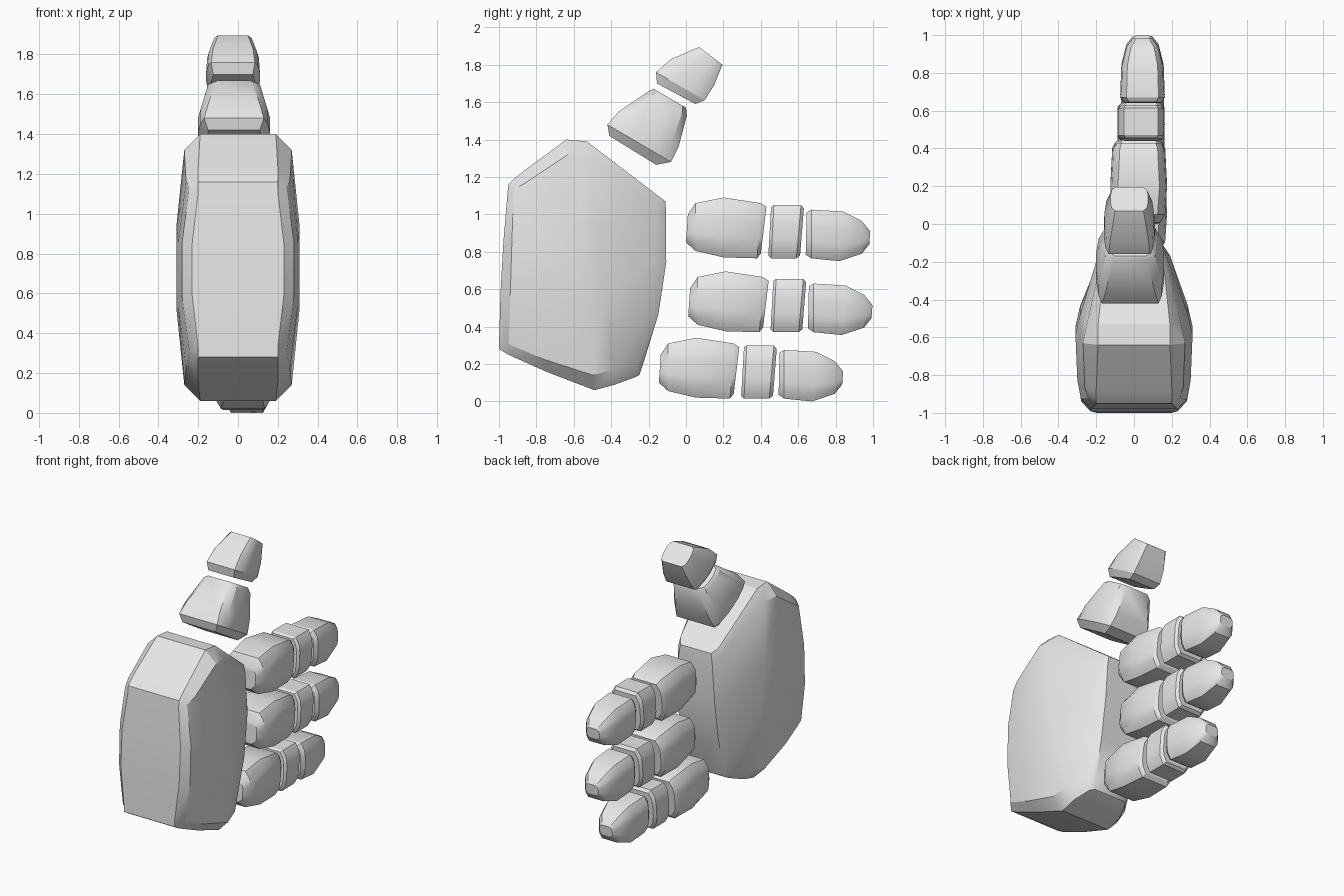
import bpy, bmesh, math

grey = bpy.data.materials.new("plain grey")
grey.diffuse_color = (0.8, 0.8, 0.8, 1)


def block(name, stations, cx=0.0, c=0.1, k=0.93, dy=0.0, dz=0.0):
    """Loft chamfered sections.
    Station: (y_low, z_low, y_high, z_high, edge half width, side half width, bulge)."""
    bm = bmesh.new()
    rings = []
    for yl, zl, yh, zh, we, w, b in stations:
        rows = [(0, we), (c, w * k), (0.35, w), (0.65, w), (1 - c, w * k), (1, we)]
        pts = [(hw, yl + (yh - yl) * t + b * math.sin(math.pi * t) + dy,
                zl + (zh - zl) * t + dz) for t, hw in rows]
        right = [bm.verts.new((cx + x, y, z)) for x, y, z in pts]
        left = [bm.verts.new((cx - x, y, z)) for x, y, z in pts]
        rings.append(right + left[::-1])
    n = len(rings[0])
    for a, b in zip(rings, rings[1:]):
        for i in range(n):
            j = (i + 1) % n
            bm.faces.new((a[i], a[j], b[j], b[i]))
    # end caps, closed row by row
    for r in (rings[0], rings[-1]):
        for i in range(n // 2 - 1):
            bm.faces.new((r[i], r[i + 1], r[n - 2 - i], r[n - 1 - i]))
    bmesh.ops.recalc_face_normals(bm, faces=bm.faces)
    me = bpy.data.meshes.new(name)
    bm.to_mesh(me)
    bm.free()
    me.materials.append(grey)
    ob = bpy.data.objects.new(name, me)
    bpy.context.collection.objects.link(ob)
    bpy.ops.object.select_all(action='DESELECT')
    ob.select_set(True)
    bpy.context.view_layer.objects.active = ob
    bpy.ops.object.shade_smooth_by_angle(angle=math.radians(30))
    return ob


# palm
block("palm", [
    (-1.00, 0.28, -0.95, 1.16, 0.20, 0.23, -0.01),
    (-0.95, 0.25, -0.92, 1.19, 0.20, 0.28, 0),
    (-0.75, 0.16, -0.87, 1.23, 0.20, 0.30, 0),
    (-0.49, 0.06, -0.64, 1.40, 0.19, 0.31, 0),
    (-0.38, 0.09, -0.53, 1.39, 0.19, 0.285, 0),
    (-0.27, 0.13, -0.15, 1.10, 0.15, 0.19, 0.03),
    (-0.25, 0.14, -0.11, 1.07, 0.12, 0.15, 0.06),
], c=0.06, k=0.87)

# thumb
block("thumb_base", [
    (-0.16, 1.265, -0.41, 1.42, 0.13, 0.14, 0),
    (-0.08, 1.28, -0.42, 1.48, 0.15, 0.18, 0),
    (-0.04, 1.36, -0.36, 1.55, 0.13, 0.18, 0),
    (0.005, 1.53, -0.19, 1.665, 0.09, 0.14, 0),
    (0.00, 1.57, -0.17, 1.67, 0.08, 0.12, 0),
], cx=-0.02, c=0.12)
block("thumb_tip", [
    (0.05, 1.59, -0.155, 1.70, 0.10, 0.11, 0),
    (0.10, 1.61, -0.16, 1.76, 0.11, 0.135, 0),
    (0.15, 1.69, -0.08, 1.83, 0.10, 0.13, 0),
    (0.195, 1.80, 0.07, 1.895, 0.075, 0.10, 0),
], cx=-0.025, c=0.12)

# three fingers, each with three segments
segments = {
    "base": (0.025, [
        (0.00, 0.85, 0.01, 1.00, 0.07, 0.11, 0),
        (0.05, 0.805, 0.05, 1.06, 0.10, 0.14, 0),
        (0.20, 0.77, 0.20, 1.09, 0.11, 0.15, 0),
        (0.38, 0.765, 0.40, 1.06, 0.10, 0.14, 0),
        (0.40, 0.79, 0.43, 1.04, 0.09, 0.125, 0)]),
    "middle": (0.037, [
        (0.44, 0.78, 0.455, 1.04, 0.08, 0.11, 0),
        (0.455, 0.765, 0.47, 1.05, 0.09, 0.125, 0),
        (0.59, 0.765, 0.615, 1.05, 0.09, 0.125, 0),
        (0.61, 0.78, 0.63, 1.03, 0.08, 0.11, 0)]),
    "tip": (0.045, [
        (0.64, 0.785, 0.645, 1.01, 0.07, 0.10, 0),
        (0.67, 0.765, 0.67, 1.025, 0.085, 0.118, 0),
        (0.82, 0.75, 0.84, 1.015, 0.08, 0.112, 0),
        (0.94, 0.79, 0.94, 0.965, 0.06, 0.085, 0),
        (0.98, 0.84, 0.985, 0.91, 0.03, 0.05, 0)]),
}
offsets = {"upper": (0, 0), "centre": (0.012, -0.395), "lower": (-0.145, -0.75)}
for finger, (dy, dz) in offsets.items():
    for part, (cx, stations) in segments.items():
        block(f"{finger}_finger_{part}", stations, cx=cx, c=0.17, k=0.95, dy=dy, dz=dz)
